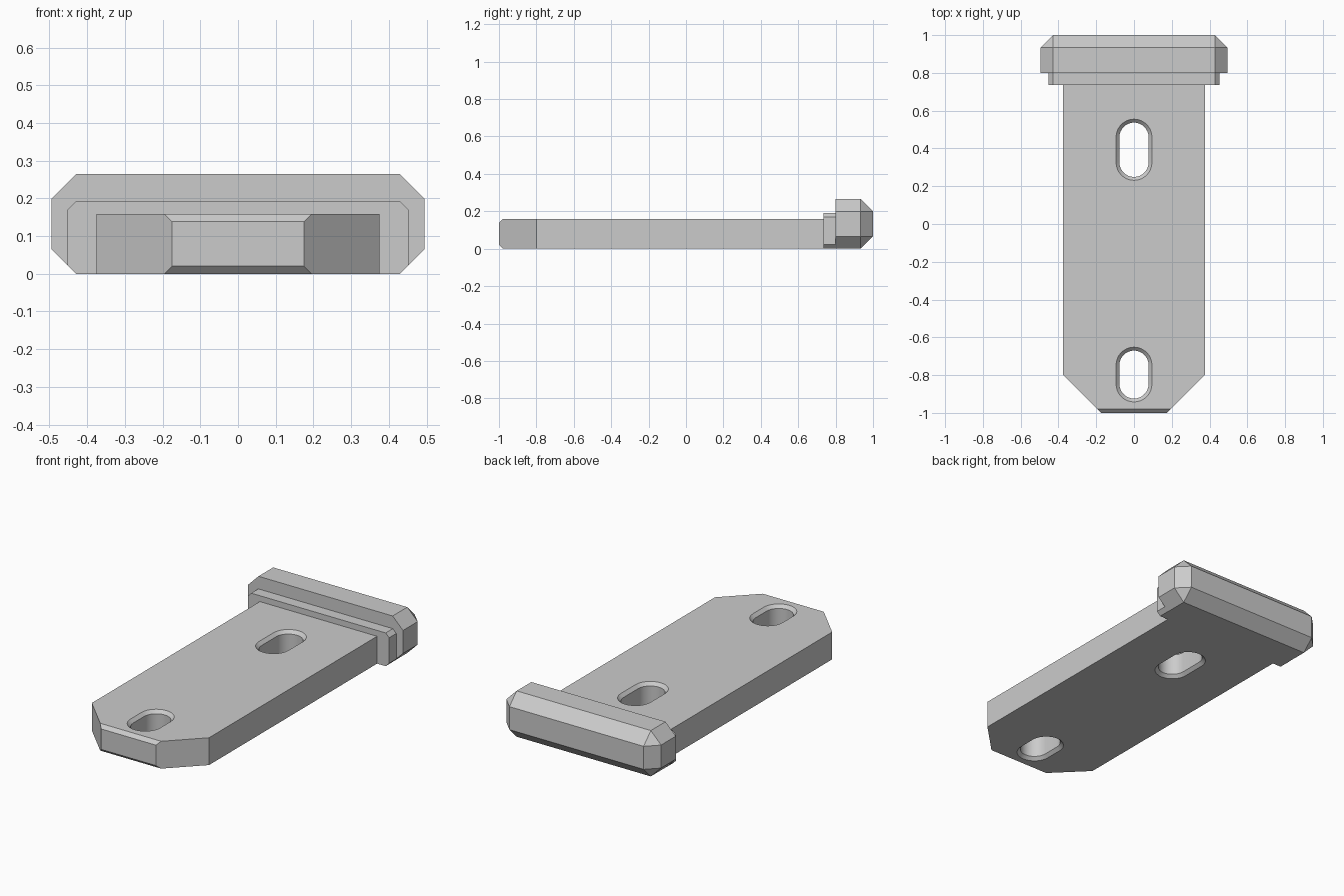
import bpy, bmesh, math

default = bpy.data.objects.get("Cube")
if default:
    bpy.data.objects.remove(default, do_unlink=True)

GREY = (0.6, 0.6, 0.6, 1.0)
grey = bpy.data.materials.new("plain grey")
grey.use_nodes = True
grey.diffuse_color = GREY
grey.node_tree.nodes["Principled BSDF"].inputs["Base Color"].default_value = GREY


def make_object(name, bm):
    bmesh.ops.recalc_face_normals(bm, faces=bm.faces)
    mesh = bpy.data.meshes.new(name)
    bm.to_mesh(mesh)
    bm.free()
    mesh.materials.append(grey)
    obj = bpy.data.objects.new(name, mesh)
    bpy.context.collection.objects.link(obj)
    return obj


def solid(name, half_points):
    """Convex solid from points on one side, mirrored across x."""
    bm = bmesh.new()
    for x, y, z in half_points:
        for side in (1, -1):
            bm.verts.new((side * x, y, z))
    bmesh.ops.convex_hull(bm, input=bm.verts)
    bmesh.ops.dissolve_limit(bm, angle_limit=math.radians(1),
                             verts=bm.verts, edges=bm.edges)
    return make_object(name, bm)


def octagon(w, h, c, y):
    """Right half of a chamfered rectangle standing at depth y."""
    return [(w - c, y, 0), (w, y, c), (w, y, h - c), (w - c, y, h)]


def slot_cutter(name, centre, straight, radius, chamfer, height, steps=16):
    """Stadium-shaped cutter that flares at both ends."""
    bm = bmesh.new()
    over = 0.01
    levels = [(-over, radius + chamfer + over), (chamfer, radius),
              (height - chamfer, radius), (height + over, radius + chamfer + over)]
    rings = []
    for z, r in levels:
        ring = []
        for end in (0, 1):
            shift = straight if end == 0 else -straight
            for i in range(steps + 1):
                a = math.pi * (end + i / steps)
                ring.append(bm.verts.new((r * math.cos(a), centre + shift + r * math.sin(a), z)))
        rings.append(ring)
    for low, high in zip(rings, rings[1:]):
        for i in range(len(low)):
            j = (i + 1) % len(low)
            bm.faces.new((low[i], low[j], high[j], high[i]))
    bm.faces.new(rings[0])
    bm.faces.new(rings[-1])
    return make_object(name, bm)


# Flat plate with a tapered nose and bevelled front edge
T = 0.158
BEVEL = 0.02
outline = [(0.375, 0.735), (0.375, -0.8), (0.195, -0.98)]
plate = solid("plate", [(x, y, z) for x, y in outline for z in (0, T)]
              + [(0.175, -1, BEVEL), (0.175, -1, T - BEVEL)])

# Two countersunk slots
for name, centre, straight in (("rear_slot_cutter", 0.393, 0.067),
                               ("front_slot_cutter", -0.797, 0.05)):
    cutter = slot_cutter(name, centre, straight, 0.077, 0.018, T)
    cutter.hide_render = True
    cut = plate.modifiers.new("slot", "BOOLEAN")
    cut.operation = "DIFFERENCE"
    cut.solver = "EXACT"
    cut.object = cutter
    bpy.context.view_layer.objects.active = plate
    bpy.ops.object.modifier_apply(modifier=cut.name)
    bpy.data.objects.remove(cutter, do_unlink=True)

# Step between plate and head
collar = solid("collar", octagon(0.452, 0.192, 0.022, 0.735) + octagon(0.452, 0.192, 0.022, 0.8))

# Chamfered head bar
W, H, C = 0.495, 0.265, 0.066
head = solid("head", octagon(W, H, C, 0.8) + octagon(W, H, C, 1 - C)
             + [(W - C, 1, C), (W - C, 1, H - C)])

# Smooth slot walls, keep the bevels crisp
bpy.ops.object.select_all(action="DESELECT")
plate.select_set(True)
bpy.context.view_layer.objects.active = plate
bpy.ops.object.shade_smooth_by_angle(angle=math.radians(30))
